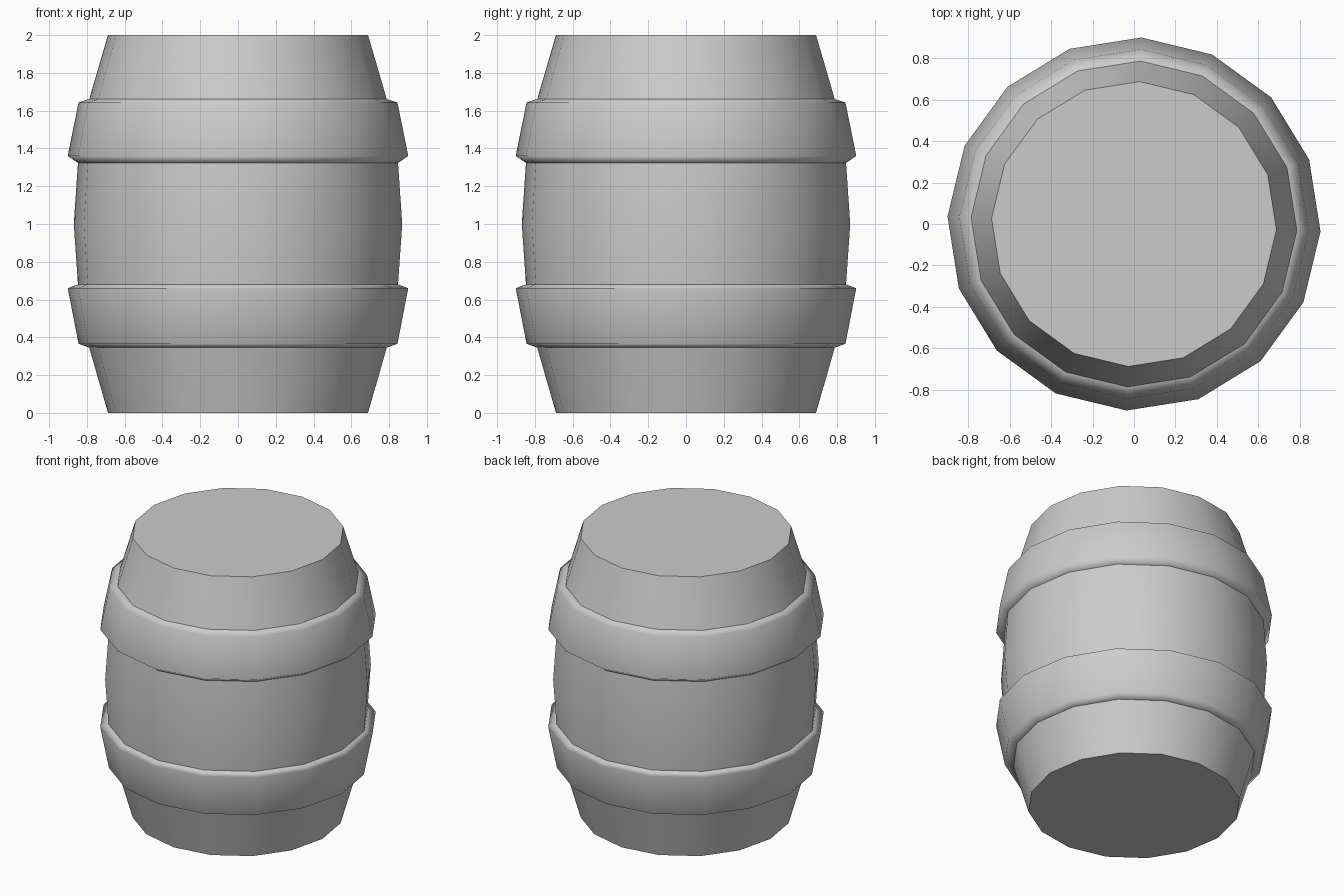
import bpy, bmesh
from math import cos, sin, radians, tau

if "Cube" in bpy.data.objects:
    bpy.data.objects.remove(bpy.data.objects["Cube"])

SIDES = 16
OFFSET = radians(-2.3)


def lathe(name, profile, sharp):
    """Revolve (radius, z) points into a capped solid; sharp = hard ring indices."""
    bm = bmesh.new()
    rings = [[bm.verts.new((r * cos(OFFSET + tau * i / SIDES),
                            r * sin(OFFSET + tau * i / SIDES), z))
              for i in range(SIDES)] for r, z in profile]
    for low, high in zip(rings, rings[1:]):
        for i in range(SIDES):
            j = (i + 1) % SIDES
            bm.faces.new((low[i], low[j], high[j], high[i])).smooth = True
    bm.faces.new(rings[0][::-1])
    bm.faces.new(rings[-1])
    for k in sharp:
        for i in range(SIDES):
            bm.edges.get((rings[k][i], rings[k][(i + 1) % SIDES])).smooth = False
    mesh = bpy.data.meshes.new(name)
    bm.to_mesh(mesh)
    bm.free()
    obj = bpy.data.objects.new(name, mesh)
    bpy.context.collection.objects.link(obj)
    return obj


# One bulging shell with both raised hoops extruded from it
profile = [
    (0.689, 0.0),
    (0.788, 0.345), (0.845, 0.366), (0.902, 0.66), (0.848, 0.68),      # lower hoop
    (0.87, 1.0),
    (0.848, 1.323), (0.902, 1.36), (0.845, 1.643), (0.788, 1.662),     # upper hoop
    (0.689, 2.0),
]
barrel = lathe("barrel", profile, sharp=(0, 1, 4, 6, 9, 10))

# Face-weighted shading keeps the broad hoop faces flat and softens the rims
weighted = barrel.modifiers.new("weighted_shading", 'WEIGHTED_NORMAL')
weighted.keep_sharp = True
